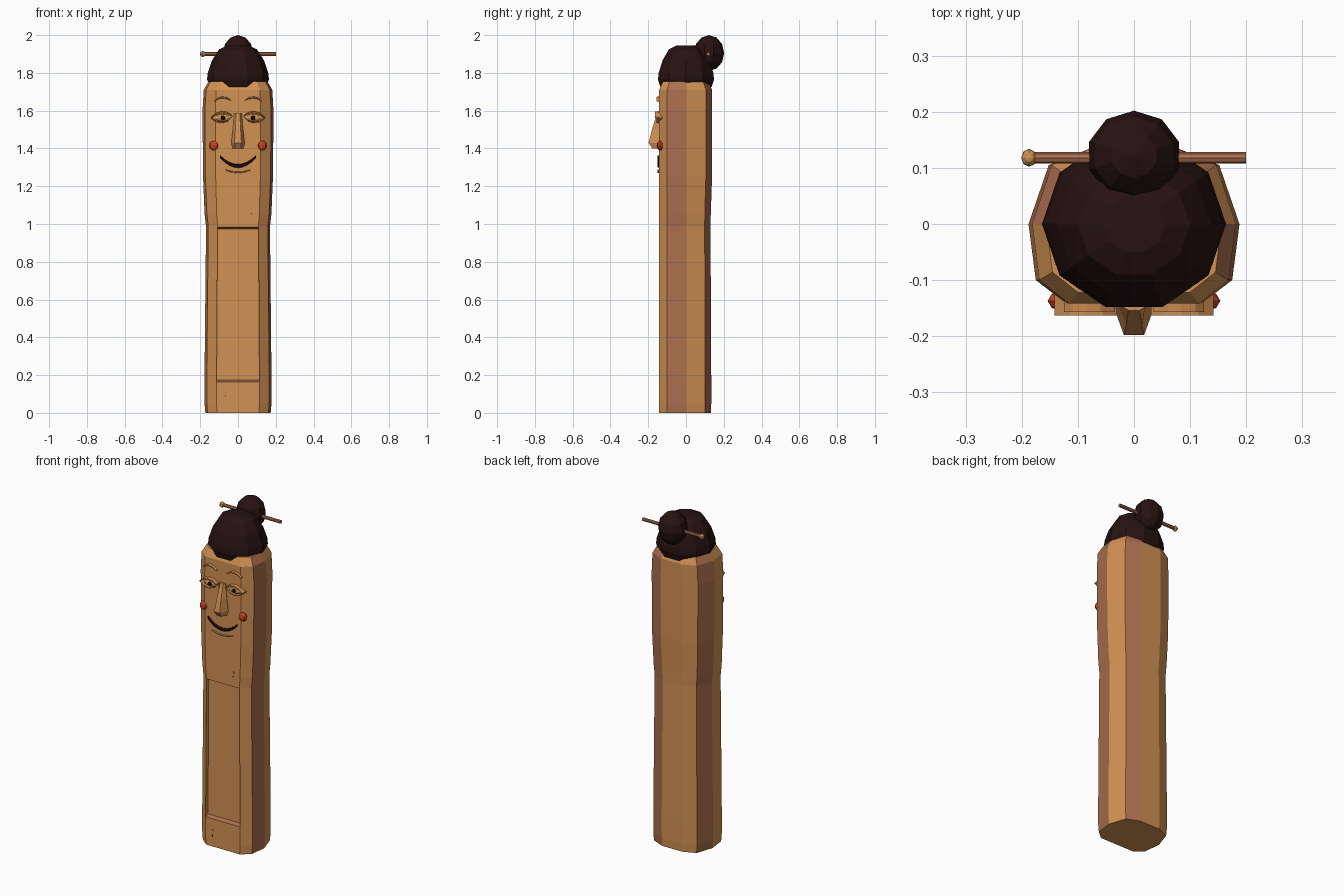
import bpy, bmesh, math
from mathutils import Vector, Matrix

if "Cube" in bpy.data.objects:
    bpy.data.objects.remove(bpy.data.objects["Cube"])


def material(name, rgb):
    m = bpy.data.materials.new(name)
    m.diffuse_color = (*rgb, 1)
    m.use_nodes = True
    m.node_tree.nodes["Principled BSDF"].inputs["Base Color"].default_value = m.diffuse_color
    return m


WOOD = material("golden wood", (0.64, 0.285, 0.088))
RED_WOOD = material("reddish wood", (0.40, 0.155, 0.075))
HAIR = material("dark hair", (0.021, 0.006, 0.006))
BLACK = material("mouth black", (0.008, 0.004, 0.004))
RED = material("cheek red", (0.58, 0.055, 0.018))
CREASE = material("dark crease", (0.16, 0.065, 0.025))


def finish(name, bm, *mats):
    bmesh.ops.recalc_face_normals(bm, faces=bm.faces)
    me = bpy.data.meshes.new(name)
    bm.to_mesh(me)
    bm.free()
    for m in mats:
        me.materials.append(m)
    ob = bpy.data.objects.new(name, me)
    bpy.context.collection.objects.link(ob)
    return ob


def loft(bm, rings):
    """Skin a list of closed rings and cap both ends; returns faces by band."""
    vs = [[bm.verts.new(p) for p in r] for r in rings]
    n = len(vs[0])
    bands = [[bm.faces.new((a[i], a[(i + 1) % n], b[(i + 1) % n], b[i])) for i in range(n)]
             for a, b in zip(vs, vs[1:])]
    bm.faces.new(vs[0])
    bm.faces.new(vs[-1])
    return bands


def ribbon(name, pts, y0, y1, mat):
    """Tapered strip on the face: pts are (x, z, thickness)."""
    bm = bmesh.new()
    rings = []
    for x, z, t in pts:
        rings.append([(x, y0, z - t / 2), (x, y1, z - t / 4), (x, y1, z + t / 4), (x, y0, z + t / 2)])
    loft(bm, rings)
    return finish(name, bm, mat)


def ball(name, loc, size, mat, seg=10, rings=6):
    bm = bmesh.new()
    bmesh.ops.create_uvsphere(bm, u_segments=seg, v_segments=rings, radius=1)
    bmesh.ops.transform(bm, verts=bm.verts, matrix=Matrix.Translation(loc) @ Matrix.Diagonal((*size, 1)))
    return finish(name, bm, mat)


# Ten-sided trunk: half section mirrored, lofted up the height
half = [(0.12, -0.142), (0.175, -0.1), (0.188, 0), (0.152, 0.105), (0.07, 0.138)]
section = half + [(-x, y) for x, y in reversed(half)]
levels = [(0, .92, .95), (0.05, .945, .97), (0.164, .945, .97), (0.985, .90, .94), (1.05, .94, .95),
          (1.25, .985, 1), (1.6, 1, 1), (1.71, .965, 1), (1.755, .83, .86)]
bm = bmesh.new()
rings = []
for z, sx, sy in levels:
    front = sy if z > 1.72 else 1
    rings.append([(x * sx, y * (sy if y > 0 else front), z) for x, y in section])
bands = loft(bm, rings)
for band in bands:
    for i in (1, 3, 6):          # reddish strips down the sides and back
        band[i].material_index = 1
# sunk panel on the lower front
panel = bands[2][9]
res = bmesh.ops.inset_region(bm, faces=[panel], thickness=0.025, depth=0, use_even_offset=True)
for v in panel.verts:
    v.co.y += 0.022
    v.co.z += 0.01 if v.co.z < 0.5 else -0.012
for f in res["faces"]:
    zs = [v.co.z for v in f.verts]
    if max(zs) - min(zs) < 0.2:
        f.material_index = 1
finish("trunk", bm, WOOD, RED_WOOD)

# Hair cap: ten-sided dome
bm = bmesh.new()
dome = [(1.725, .15), (1.765, .164), (1.80, .16), (1.865, .138), (1.925, .10), (1.945, .055)]
loft(bm, [[(r * math.cos(math.tau * i / 10), r * .95 * math.sin(math.tau * i / 10), z)
           for i in range(10)] for z, r in dome])
finish("hair_cap", bm, HAIR)
ball("hair_bun", (0, 0.122, 1.905), (0.084, 0.08, 0.095), HAIR)

# Hairpin
bm = bmesh.new()
loft(bm, [[(x, 0.118 + 0.01 * math.cos(math.tau * i / 8), 1.9 + 0.01 * math.sin(math.tau * i / 8))
           for i in range(8)] for x in (-0.185, 0.2)])
finish("hairpin", bm, RED_WOOD)
ball("hairpin_knob", (-0.187, 0.118, 1.9), (0.014, 0.016, 0.016), WOOD, 8, 6)

# Nose: faceted wedge widening downward
bm = bmesh.new()
nose = [(1.40, .028, .014, -.178), (1.43, .036, .018, -.198), (1.50, .027, .014, -.18), (1.585, .02, .01, -.154)]
loft(bm, [[(-w, -.13, z), (-w, -.148, z), (-t, y, z), (t, y, z), (w, -.148, z), (w, -.13, z)]
          for z, w, t, y in nose])
finish("nose", bm, WOOD)

# Paired features
for s, side in ((-1, "left"), (1, "right")):
    ball(f"cheek_{side}", (s * .128, -.137, 1.415), (.026, .018, .026), RED, 8, 6)
    ball(f"eyeball_{side}", (s * .082, -.138, 1.562), (.045, .016, .02), WOOD, 10, 6)
    ball(f"pupil_{side}", (s * .08, -.151, 1.562), (.013, .006, .013), BLACK, 8, 6)
    lid = [(.03, 1.572, .008), (.055, 1.588, .013), (.085, 1.592, .014), (.115, 1.584, .013), (.142, 1.564, .008)]
    ribbon(f"upper_lid_{side}", [(s * x, z, t) for x, z, t in lid], -.12, -.163, WOOD)
    lid = [(.03, 1.568, .006), (.055, 1.545, .01), (.085, 1.537, .011), (.115, 1.543, .01), (.142, 1.562, .006)]
    ribbon(f"lower_lid_{side}", [(s * x, z, t) for x, z, t in lid], -.12, -.156, WOOD)
    brow = [(.035, 1.652, .006), (.06, 1.667, .013), (.085, 1.67, .013), (.11, 1.663, .011), (.125, 1.65, .005)]
    ribbon(f"eyebrow_{side}", [(s * x, z, t) for x, z, t in brow], -.13, -.157, WOOD)


# Mouth and chin crease
def smile(half_w, z_low, rise, t, n=8):
    return [(half_w * u, z_low + rise * u * u, t * (1 - .35 * u * u))
            for u in (2 * i / n - 1 for i in range(n + 1))]


ribbon("mouth", smile(.095, 1.307, .05, .024), -.135, -.152, BLACK)
ribbon("chin_crease", smile(.065, 1.273, .013, .01, 4), -.135, -.15, WOOD)

# Small cracks in the wood
ribbon("crack_upper", [(.068, 1.04, .004), (.072, 1.07, .008), (.074, 1.105, .004)], -.139, -.1435, CREASE)
ribbon("crack_lower", [(-.07, .055, .004), (-.068, .085, .008), (-.064, .115, .004)], -.139, -.1435, CREASE)
